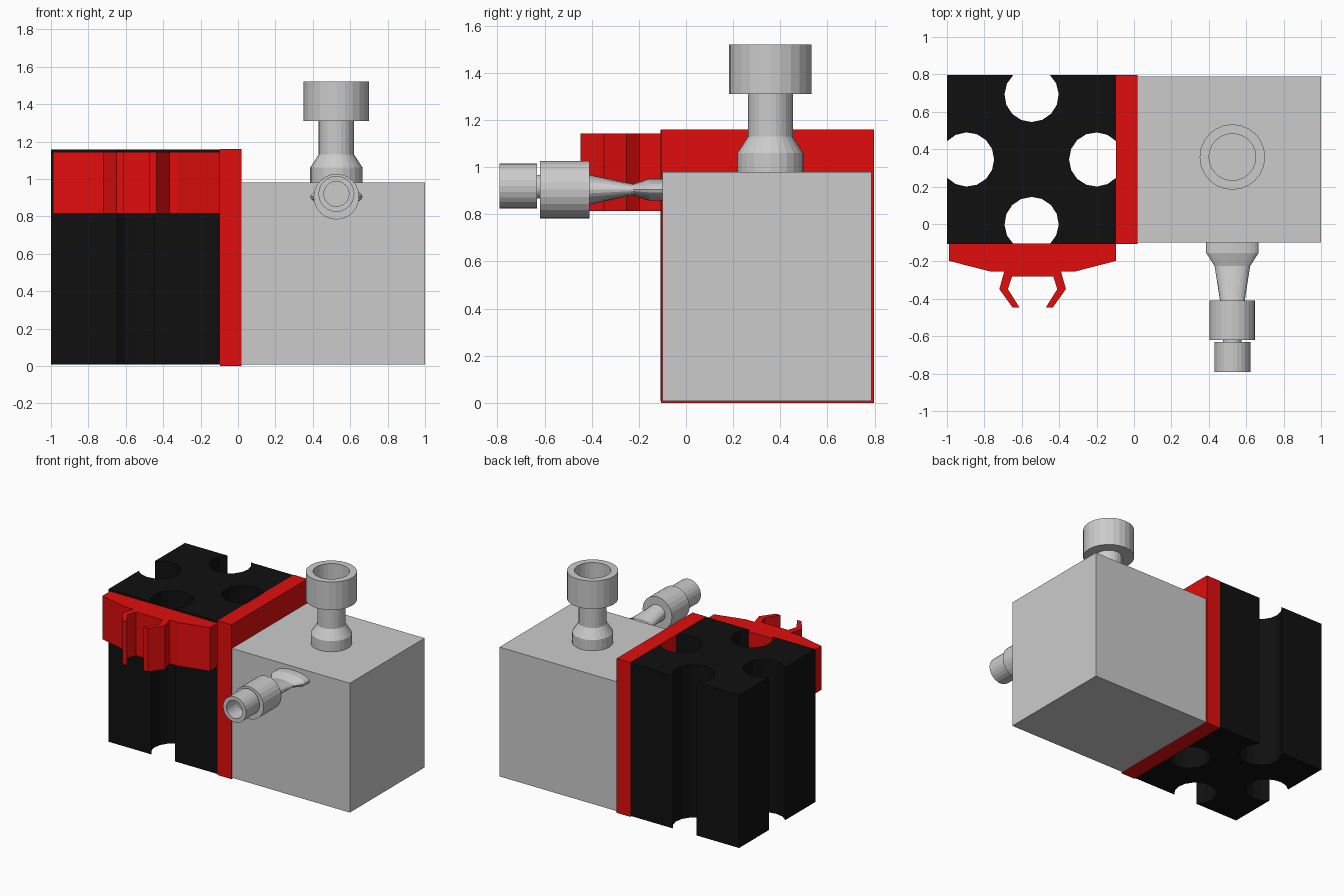
import bpy, bmesh, math
from mathutils import Matrix

if "Cube" in bpy.data.objects:
    bpy.data.objects.remove(bpy.data.objects["Cube"])


def material(name, rgb):
    m = bpy.data.materials.new(name)
    m.diffuse_color = (*rgb, 1)
    m.use_nodes = True
    m.node_tree.nodes["Principled BSDF"].inputs["Base Color"].default_value = m.diffuse_color
    return m


RED = material("red", (0.75, 0.004, 0.004))
BLACK = material("black", (0.005, 0.005, 0.005))


def finish(name, bm, mat=None):
    bmesh.ops.recalc_face_normals(bm, faces=bm.faces)
    me = bpy.data.meshes.new(name)
    bm.to_mesh(me)
    bm.free()
    ob = bpy.data.objects.new(name, me)
    bpy.context.collection.objects.link(ob)
    if mat:
        me.materials.append(mat)
    return ob


def prism(name, outline, z0, z1, mat=None):
    """Extrude a plan outline from z0 up to z1."""
    bm = bmesh.new()
    face = bm.faces.new([bm.verts.new((x, y, z0)) for x, y in outline])
    top = bmesh.ops.extrude_face_region(bm, geom=[face])["geom"]
    verts = [v for v in top if isinstance(v, bmesh.types.BMVert)]
    bmesh.ops.translate(bm, verts=verts, vec=(0, 0, z1 - z0))
    return finish(name, bm, mat)


def box(name, x0, x1, y0, y1, z0, z1, mat=None):
    return prism(name, [(x0, y0), (x1, y0), (x1, y1), (x0, y1)], z0, z1, mat)


def loft(name, rings, matrix, n=24):
    """Skin (half width, half height, distance, lift) rings along local z."""
    bm = bmesh.new()
    loops = []
    for a, b, d, lift in rings:
        loops.append([bm.verts.new((a * math.cos(2 * math.pi * i / n),
                                    b * math.sin(2 * math.pi * i / n) + lift, d))
                      for i in range(n)])
    for lo, hi in zip(loops, loops[1:]):
        for i in range(n):
            j = (i + 1) % n
            bm.faces.new((lo[i], lo[j], hi[j], hi[i]))
    bm.faces.new(loops[0])
    bm.faces.new(loops[-1])
    bmesh.ops.transform(bm, matrix=matrix, verts=bm.verts)
    return finish(name, bm)


# Grey body and red divider plate
box("main_block", 0.02, 1.0, -0.10, 0.788, 0.008, 0.98)
box("divider_plate", -0.095, 0.02, -0.107, 0.797, 0.0, 1.16, RED)

# Black block: square plan with a round channel open on each side
cx, cy, half, offset, r = -0.5475, 0.345, 0.4525, 0.345, 0.145
gap = math.acos((half - offset) / r)
outline = []
for k in range(4):
    turn = Matrix.Rotation(k * math.pi / 2, 2)
    side = [(half, -half)]
    for i in range(13):
        a = -gap - (2 * math.pi - 2 * gap) * i / 12
        side.append((offset + r * math.cos(a), r * math.sin(a)))
    for x, y in side:
        c, s = turn[0][0], turn[1][0]
        outline.append((cx + c * x - s * y, cy + s * x + c * y))
prism("channelled_block", outline, 0.008, 1.157, BLACK)

# Red spring clip: mirrored half outline
clip = [(0.447, -0.105), (0.447, -0.197), (0.222, -0.255), (0.152, -0.255),
        (0.178, -0.348), (0.107, -0.447), (0.07, -0.447), (0.132, -0.348),
        (0.11, -0.28)]
mid = -0.542
plan = [(mid + x, y) for x, y in clip] + [(mid - x, y) for x, y in reversed(clip)]
prism("spring_clip", plan, 0.815, 1.143, RED)

# Upright fitting with a hollow cup
upright = [(0.14, 0.97), (0.14, 1.06), (0.095, 1.13), (0.095, 1.31),
           (0.175, 1.31), (0.175, 1.52), (0.125, 1.52), (0.125, 1.33)]
loft("top_fitting", [(a, a, z, 0) for a, z in upright],
     Matrix.Translation((0.526, 0.358, 0)))

# Front fitting: flattened stem, collar and hollow tip
front = [(0.14, 0.047, 0.09, 0), (0.14, 0.047, 0.155, 0), (0.095, 0.024, 0.225, 0),
         (0.066, 0.063, 0.41, 0), (0.122, 0.122, 0.41, 0), (0.122, 0.122, 0.62, 0),
         (0.05, 0.05, 0.62, 0.012), (0.05, 0.05, 0.632, 0.012),
         (0.096, 0.096, 0.632, 0.015), (0.096, 0.096, 0.792, 0.015),
         (0.067, 0.067, 0.792, 0.015), (0.067, 0.067, 0.66, 0.015)]
loft("front_fitting", front,
     Matrix.Translation((0.526, 0, 0.905)) @ Matrix.Rotation(math.pi / 2, 4, 'X'))
